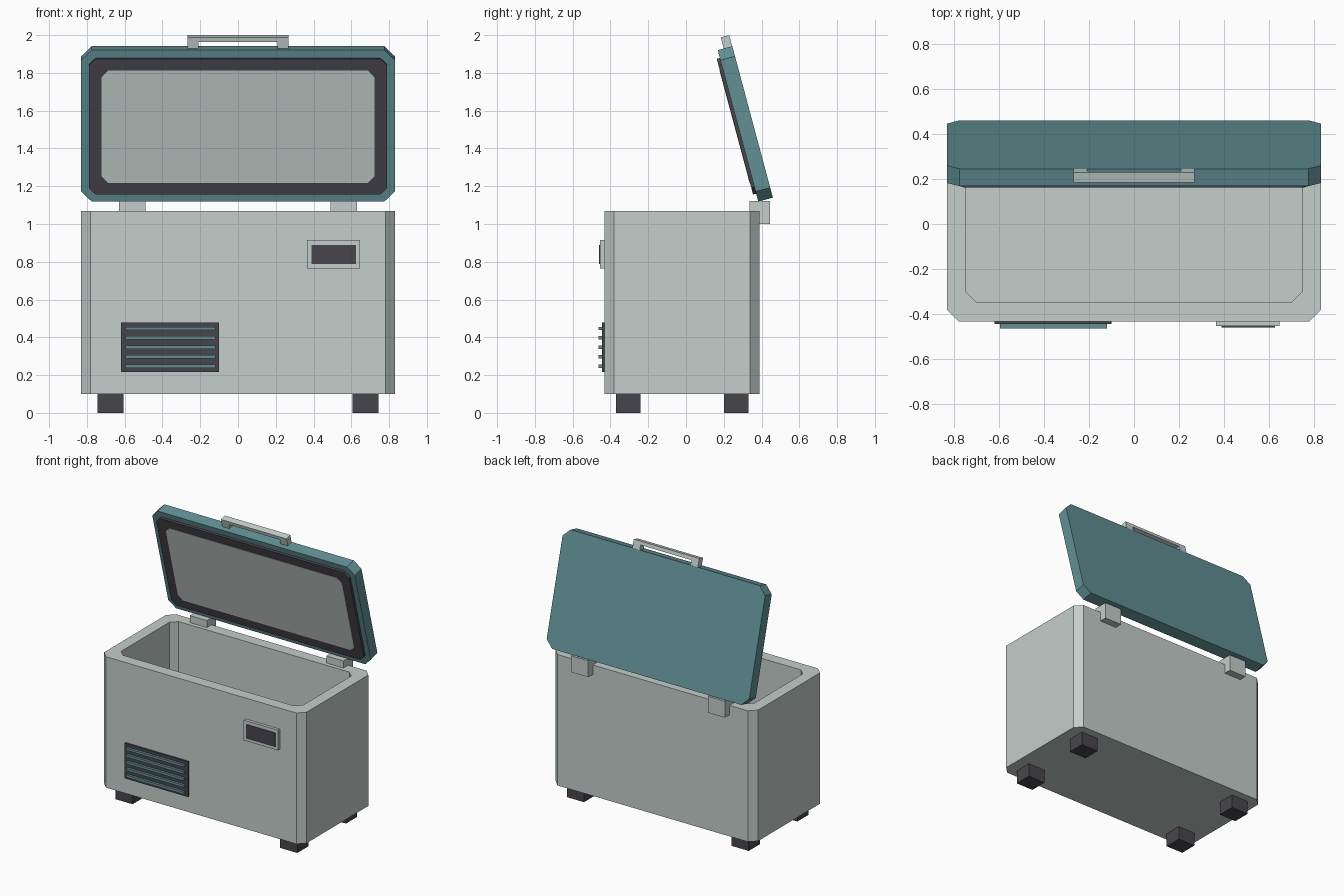
import bpy, bmesh
from math import radians
from mathutils import Matrix

cube = bpy.data.objects.get("Cube")
if cube:
    bpy.data.objects.remove(cube)


def material(name, rgb):
    m = bpy.data.materials.new(name)
    m.use_nodes = True
    m.diffuse_color = (*rgb, 1)
    m.node_tree.nodes["Principled BSDF"].inputs["Base Color"].default_value = (*rgb, 1)
    return m


GREY = material("pale_grey", (0.55, 0.62, 0.60))
TEAL = material("teal", (0.12, 0.28, 0.30))
DARK = material("charcoal", (0.065, 0.06, 0.07))


def octagon(x0, x1, y0, y1, c):
    """Rectangle outline with cut corners, counter-clockwise."""
    return [(x0 + c, y0), (x1 - c, y0), (x1, y0 + c), (x1, y1 - c),
            (x1 - c, y1), (x0 + c, y1), (x0, y1 - c), (x0, y0 + c)]


def loft(name, mat, rings, frame=None):
    """Joins (outline, height) rings into a closed solid."""
    bm = bmesh.new()
    loops = [[bm.verts.new((x, y, z)) for x, y in pts] for pts, z in rings]
    for a, b in zip(loops, loops[1:]):
        for i in range(len(a)):
            j = (i + 1) % len(a)
            bm.faces.new((a[i], a[j], b[j], b[i]))
    bm.faces.new(loops[0][::-1])
    bm.faces.new(loops[-1])
    if frame:
        bm.transform(frame)
    bmesh.ops.recalc_face_normals(bm, faces=bm.faces[:])
    me = bpy.data.meshes.new(name)
    bm.to_mesh(me)
    bm.free()
    me.materials.append(mat)
    ob = bpy.data.objects.new(name, me)
    bpy.context.collection.objects.link(ob)
    return ob


def box(name, mat, x, y, z, frame=None):
    pts = [(x[0], y[0]), (x[1], y[0]), (x[1], y[1]), (x[0], y[1])]
    return loft(name, mat, [(pts, z[0]), (pts, z[1])], frame)


# Open-topped body with an inner cavity
outer = octagon(-0.83, 0.83, -0.432, 0.39, 0.05)
inner = octagon(-0.745, 0.745, -0.347, 0.305, 0.045)
loft("body", GREY, [(outer, 0.1), (outer, 1.07), (inner, 1.07), (inner, 0.2)])

# Feet and hinges, mirrored left and right
for side, s in (("left", 1), ("right", -1)):
    for end, y in (("front", (-0.37, -0.24)), ("back", (0.2, 0.33))):
        box(f"foot_{end}_{side}", DARK, sorted((s * 0.605, s * 0.745)), y, (0, 0.1))
    box(f"hinge_{side}", GREY, sorted((s * 0.49, s * 0.63)), (0.335, 0.445), (1.0, 1.122))

# Vent with slats
box("vent_panel", DARK, (-0.62, -0.1), (-0.445, -0.43), (0.217, 0.478))
for i in range(5):
    z = 0.247 + i * 0.05
    box(f"vent_slat_{i + 1}", TEAL, (-0.595, -0.12), (-0.463, -0.44), (z - 0.009, z + 0.009))

# Control display
box("display_frame", GREY, (0.365, 0.645), (-0.454, -0.43), (0.765, 0.915))
box("display_screen", DARK, (0.388, 0.625), (-0.46, -0.45), (0.787, 0.89))

# Open lid: upright frame leaning forward, slabs are laid flat then stood up
lean = Matrix.Translation((0, 0.314, 1.53)) @ Matrix.Rotation(radians(15), 4, "X")
stand = lean @ Matrix.Rotation(radians(90), 4, "X")


def slab(name, mat, w, h, c, z0, z1):
    pts = octagon(-w, w, -h, h, c)
    loft(name, mat, [(pts, z0), (pts, z1)], stand)


slab("lid", TEAL, 0.83, 0.415, 0.055, -0.04, 0.04)
slab("lid_gasket", DARK, 0.79, 0.372, 0.036, 0.035, 0.057)
slab("lid_liner", GREY, 0.722, 0.308, 0.035, 0.05, 0.059)

# Lid handle
depth = (-0.007, 0.039)
box("handle_bar", GREY, (-0.268, 0.268), depth, (0.45, 0.476), lean)
for side, s in (("left", 1), ("right", -1)):
    box(f"handle_post_{side}", GREY, sorted((s * 0.208, s * 0.268)), depth, (0.408, 0.45), lean)
